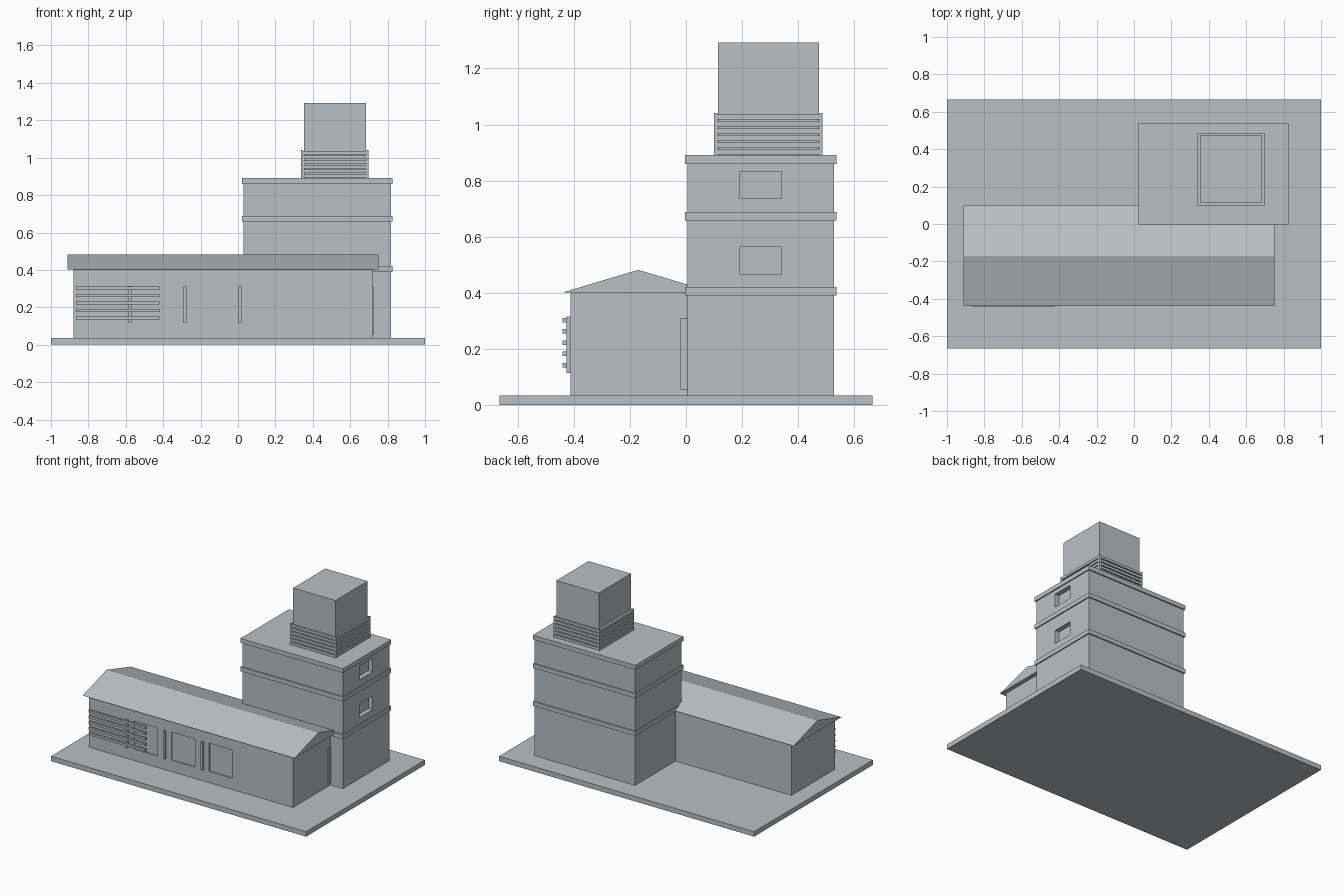
import bpy
import bmesh

if "Cube" in bpy.data.objects:
    bpy.data.objects.remove(bpy.data.objects["Cube"])

grey = bpy.data.materials.new("concrete grey")
grey.diffuse_color = (0.50, 0.53, 0.55, 1)
grey.use_nodes = True
grey.node_tree.nodes["Principled BSDF"].inputs["Base Color"].default_value = grey.diffuse_color


def add_object(name, bm):
    bmesh.ops.recalc_face_normals(bm, faces=bm.faces)
    mesh = bpy.data.meshes.new(name)
    bm.to_mesh(mesh)
    bm.free()
    mesh.materials.append(grey)
    obj = bpy.data.objects.new(name, mesh)
    bpy.context.collection.objects.link(obj)
    return obj


def box(name, x, y, z):
    """Box given by its (min, max) range on each axis."""
    bm = bmesh.new()
    bmesh.ops.create_cube(bm, size=1)
    for v in bm.verts:
        v.co = [r[0] if c < 0 else r[1] for c, r in zip(v.co, (x, y, z))]
    return add_object(name, bm)


def cut(target, x, y, z):
    """Cut a box-shaped recess with a boolean."""
    cutter = box("recess_cutter", x, y, z)
    cutter.hide_render = True
    cutter.hide_set(True)
    mod = target.modifiers.new("recess", "BOOLEAN")
    mod.operation = "DIFFERENCE"
    mod.solver = "EXACT"
    mod.object = cutter


# Ground slab
box("base_slab", (-1, 1), (-0.665, 0.665), (0, 0.035))

# Long low hall with shallow window recesses and a fin beside each
hall = box("hall_walls", (-0.88, 0.72), (-0.412, 0.075), (0.03, 0.402))
for i in range(3):
    x = -0.578 + 0.295 * i
    cut(hall, (x + 0.05, x + 0.235), (-0.5, -0.404), (0.115, 0.315))
    box("window_fin", (x - 0.008, x + 0.008), (-0.426, -0.41), (0.115, 0.315))

# Horizontal sun slats on the front of the hall
for i in range(5):
    z = 0.143 + 0.04 * i
    box("sun_slat", (-0.865, -0.42), (-0.44, -0.425), (z - 0.008, z + 0.008))

# Side door plate, partly behind the tower
box("side_door", (0.719, 0.726), (-0.02, 0.06), (0.055, 0.31))

# Gable roof from a triangular profile
bm = bmesh.new()
profile = [(-0.438, 0.402), (-0.17, 0.482), (0.098, 0.402)]
end = bm.faces.new([bm.verts.new((-0.912, y, z)) for y, z in profile])
ext = bmesh.ops.extrude_face_region(bm, geom=[end], use_keep_orig=True)
bmesh.ops.translate(bm, vec=(1.662, 0, 0),
                    verts=[g for g in ext["geom"] if isinstance(g, bmesh.types.BMVert)])
add_object("gable_roof", bm)

# Tower with two recessed side windows and three projecting bands
tower = box("tower_walls", (0.03, 0.818), (0.006, 0.527), (0.03, 0.87))
for z in (0.468, 0.736):
    cut(tower, (0.785, 0.9), (0.192, 0.34), (z, z + 0.096))
for z in (0.39, 0.658, 0.86):
    box("tower_band", (0.022, 0.826), (-0.003, 0.536), (z, z + 0.031))

# Rooftop plant box
box("rooftop_box", (0.352, 0.685), (0.114, 0.474), (0.88, 1.292))

# Louvred screen round its foot: stacked slats and corner posts
X, Y = (0.336, 0.697), (0.1, 0.487)
for i in range(6):
    z = 0.893 + 0.025 * i
    box("louvre_slat", X, Y, (z, z + 0.018))
for x in (X[0], X[1] - 0.012):
    for y in (Y[0], Y[1] - 0.012):
        box("louvre_post", (x, x + 0.012), (y, y + 0.012), (0.885, 1.041))
